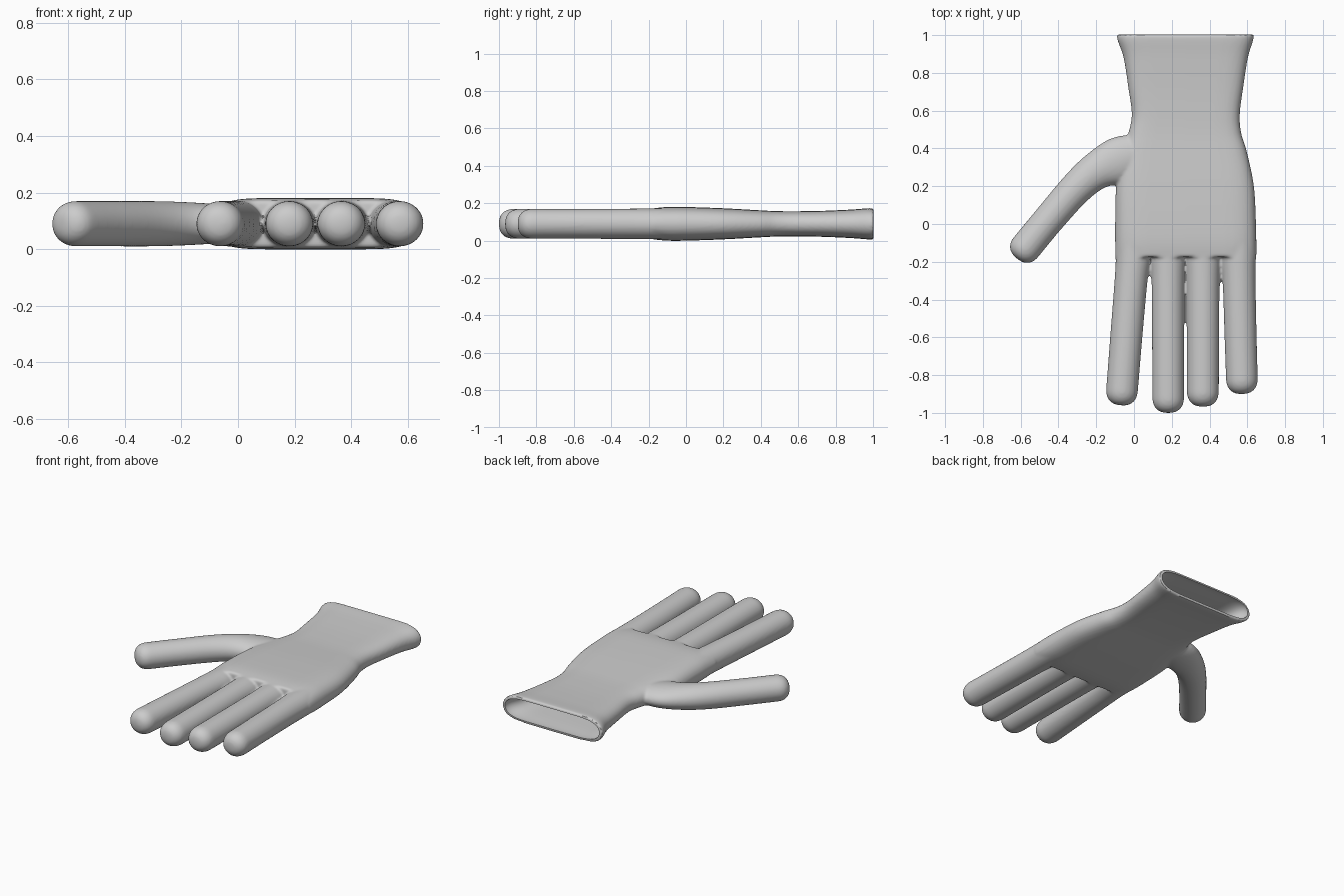
import bpy, bmesh
from math import sin, cos, pi
from mathutils import Vector

if "Cube" in bpy.data.objects:
    bpy.data.objects.remove(bpy.data.objects["Cube"])

ZC = 0.09  # height of the glove's mid-plane


def spline(keys, steps=6):
    """Catmull-Rom resampling of (x, y, half width, half height) keys."""
    k = [Vector(p) for p in keys]
    k = [2 * k[0] - k[1]] + k + [2 * k[-1] - k[-2]]
    out = []
    for i in range(1, len(k) - 2):
        a, b, c, d = k[i - 1:i + 3]
        for s in range(steps):
            t = s / steps
            out.append(0.5 * (2 * b + (c - a) * t + (2 * a - 5 * b + 4 * c - d) * t * t
                              + (3 * b - a - 3 * c + d) * t ** 3))
    return out + [k[-2]]


def loft(name, keys, n=2.0, tip=0.0, fixed_side=False, segs=48):
    """Skin rounded cross-sections along a flat path, optionally with a rounded tip."""
    rings = spline(keys)
    if tip:
        end = rings[-1]
        d = (end - rings[-2]).xy.normalized()
        for i in range(1, 11):
            t = i / 10 * pi / 2 * 0.985
            f, s = tip * sin(t) ** 0.85, cos(t) ** 0.8
            rings.append(Vector((end.x + d.x * f, end.y + d.y * f, end.z * s, end.w * s)))
    bm = bmesh.new()
    loops = []
    for i, r in enumerate(rings):
        d = (rings[min(i + 1, len(rings) - 1)] - rings[max(i - 1, 0)]).xy.normalized()
        side = Vector((1, 0)) if fixed_side else Vector((-d.y, d.x))
        loop = []
        for j in range(segs):
            a = 2 * pi * j / segs
            u = abs(cos(a)) ** (2 / n) * (1 if cos(a) > 0 else -1) * r.z
            loop.append(bm.verts.new((r.x + side.x * u, r.y + side.y * u, ZC + r.w * sin(a))))
        loops.append(loop)
    for p, q in zip(loops, loops[1:]):
        for j in range(segs):
            m = (j + 1) % segs
            bm.faces.new((p[j], p[m], q[m], q[j]))
    bm.faces.new(loops[0])
    bm.faces.new(loops[-1])
    bmesh.ops.recalc_face_normals(bm, faces=bm.faces)
    for f in bm.faces:
        f.smooth = True
    me = bpy.data.meshes.new(name)
    bm.to_mesh(me)
    bm.free()
    ob = bpy.data.objects.new(name, me)
    bpy.context.collection.objects.link(ob)
    return ob


# Palm and flared cuff: y, left x, right x, half height
stations = [(1.003, -0.09, 0.635, 0.083), (0.97, -0.086, 0.63, 0.083), (0.88, -0.055, 0.603, 0.076),
            (0.72, -0.03, 0.578, 0.069), (0.58, -0.012, 0.56, 0.067), (0.48, -0.03, 0.568, 0.068),
            (0.38, -0.06, 0.598, 0.073), (0.2, -0.094, 0.635, 0.083), (0.0, -0.1, 0.646, 0.09),
            (-0.1, -0.1, 0.648, 0.09), (-0.175, -0.1, 0.648, 0.083)]
palm_keys = [((l + r) / 2, y, (r - l) / 2, h) for y, l, r, h in stations]
glove = loft("glove", palm_keys, n=7, fixed_side=True)
parts = [glove]

# Four fingers: base x, tip x, tip y
for i, (bx, tx, ty) in enumerate([(-0.004, -0.063, -0.96), (0.18, 0.181, -1.0),
                                  (0.366, 0.365, -0.967), (0.553, 0.571, -0.9)]):
    L = 0.085
    keys = [(bx, -0.05, 0.09, 0.082), (bx, -0.17, 0.092, 0.082),
            (bx + (tx - bx) * 0.2, -0.3, 0.087, 0.081),
            (bx + (tx - bx) * 0.6, -0.58, 0.085, 0.08), (tx, ty + L, 0.084, 0.08)]
    parts.append(loft(f"finger_{i + 1}", keys, tip=L))

# Thumb
parts.append(loft("thumb", [(0.05, 0.37, 0.11, 0.06), (-0.08, 0.335, 0.125, 0.07),
                            (-0.2, 0.28, 0.1, 0.077), (-0.31, 0.185, 0.088, 0.08),
                            (-0.45, 0.025, 0.083, 0.08), (-0.57, -0.12, 0.083, 0.08)], tip=0.08))

# Hollow inside of the cuff and palm
inner = [(x, y, w - 0.02, h - 0.016) for x, y, w, h in palm_keys[:-1]]
x, y, w, h = inner[0]
cavity = loft("cavity_cutter", [(x, 1.04, w + 0.004, h + 0.002)] + inner, n=7, fixed_side=True)
cavity.hide_render = True

# Fuse the parts into one soft skin, then open the cuff
bpy.ops.object.select_all(action='DESELECT')
for ob in parts:
    ob.select_set(True)
bpy.context.view_layer.objects.active = glove
bpy.ops.object.join()
rm = glove.modifiers.new("fuse", 'REMESH')
rm.mode, rm.voxel_size, rm.use_smooth_shade = 'VOXEL', 0.008, True
sm = glove.modifiers.new("soften", 'SMOOTH')
sm.factor, sm.iterations = 0.5, 6
cut = glove.modifiers.new("hollow", 'BOOLEAN')
cut.operation, cut.object, cut.solver = 'DIFFERENCE', cavity, 'EXACT'
for m in ("fuse", "soften", "hollow"):
    bpy.ops.object.modifier_apply(modifier=m)
bpy.data.objects.remove(cavity)
bpy.ops.object.shade_smooth_by_angle(angle=0.7)
